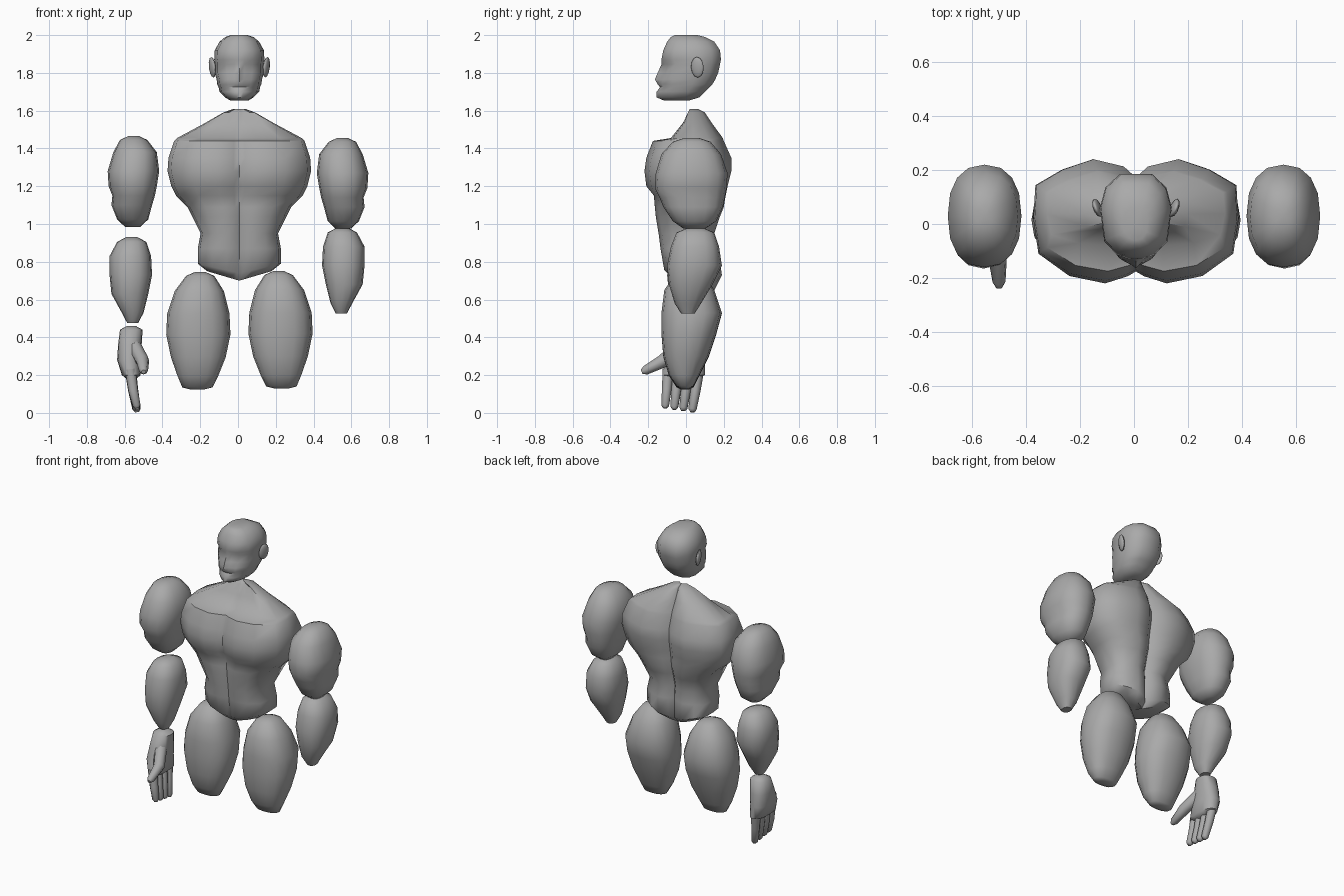
import bpy
import bmesh
import math
from mathutils import Vector

default_cube = bpy.data.objects.get("Cube")
if default_cube:
    bpy.data.objects.remove(default_cube, do_unlink=True)

grey = bpy.data.materials.new("clay_grey")
grey.use_nodes = True
clay = (.4, .4, .4, 1)
grey.diffuse_color = clay
grey.node_tree.nodes["Principled BSDF"].inputs["Base Color"].default_value = clay


def smooth(part):
    bpy.ops.object.select_all(action='DESELECT')
    part.select_set(True)
    bpy.context.view_layer.objects.active = part
    bpy.ops.object.shade_smooth_by_angle(angle=math.radians(55))


def loft(name, rings):
    """Skin a list of equally sized rings and close both ends with a fan."""
    bm = bmesh.new()
    loops = [[bm.verts.new(point) for point in ring] for ring in rings]
    count = len(loops[0])
    for lower, upper in zip(loops, loops[1:]):
        for i in range(count):
            j = (i + 1) % count
            bm.faces.new((lower[i], lower[j], upper[j], upper[i]))
    for end in (loops[0], loops[-1]):
        middle = sum((vert.co for vert in end), Vector()) / count
        hub = bm.verts.new(middle)
        for i in range(count):
            bm.faces.new((end[i], end[(i + 1) % count], hub))
    bmesh.ops.recalc_face_normals(bm, faces=bm.faces)
    mesh = bpy.data.meshes.new(name)
    bm.to_mesh(mesh)
    bm.free()
    mesh.materials.append(grey)
    part = bpy.data.objects.new(name, mesh)
    bpy.context.collection.objects.link(part)
    smooth(part)


def circle(sides):
    angles = [math.tau * i / sides for i in range(sides)]
    return [Vector((math.cos(angle), math.sin(angle), 0)) for angle in angles]


def squared(value):
    """Push a circle coordinate outwards for a fuller section."""
    return math.copysign(abs(value) ** .85, value)


def muscle(name, top, bottom, rows, side=1, shift_x=0, shift_z=0):
    """Rounded sections (height, x limits, y limits) closed by small end caps."""
    sections = []
    for z, x_min, x_max, y_min, y_max in rows:
        centre = Vector(((x_min + x_max) / 2, (y_min + y_max) / 2, z))
        sections.append((centre, (x_max - x_min) / 2, (y_max - y_min) / 2))

    def cap(section, z, share):
        centre, half_x, half_y = section
        return Vector((centre.x, centre.y, z)), half_x * share, half_y * share

    sections.insert(0, cap(sections[0], top, .4))
    sections.append(cap(sections[-1], bottom, .5))
    rings = []
    for centre, half_x, half_y in sections:
        rings.append([Vector((side * (centre.x + squared(p.x) * half_x) + shift_x,
                              centre.y + squared(p.y) * half_y,
                              centre.z + shift_z)) for p in circle(sides=16)])
    loft(name, rings)


def digit(name, joints, radii):
    """Tapered finger that follows its joints."""
    joints = [Vector(joint) for joint in joints]
    last = len(joints) - 1
    rings = []
    for k, joint in enumerate(joints):
        direction = joints[min(k + 1, last)] - joints[max(k - 1, 0)]
        turn = direction.to_track_quat('Z', 'Y')
        rings.append([joint + turn @ p * radii[k] for p in circle(sides=8)])
    loft(name, rings)


def symmetric_ring(half, z, dip=0):
    """Mirror a front-to-back half section; dip lowers its middle."""
    width = max(x for x, y in half)
    both = half + [(-x, y) for x, y in half[-2:0:-1]]
    return [Vector((x + .007, y, z - dip * (1 - abs(x) / width))) for x, y in both]


def blend(a, b, share):
    return a + (b - a) * share


# Torso: height, half width, chest, back; grooves and flanks follow from these
torso_rows = [
    (.75, .17, -.07, .11),
    (.79, .22, -.115, .16),
    (.87, .22, -.135, .16),
    (.95, .205, -.145, .15),
    (1.04, .25, -.16, .18),
    (1.09, .275, -.165, .2),
    (1.15, .335, -.17, .21),
    (1.2, .36, -.21, .22),
    (1.28, .38, -.22, .24),
    (1.35, .375, -.21, .24),
    (1.44, .345, -.175, .2),
    (1.455, .33, -.08, .195),
    (1.53, .19, -.02, .14),
    (1.59, .085, .02, .1),
    (1.61, .03, .04, .06),
]
torso_rings = []
for z, w, chest, back in torso_rows:
    breastbone, spine = chest * .8, back * .72
    front, rear = chest * .5, back * .6
    half = [(0, breastbone), (w * .08, blend(breastbone, chest, .4)),
            (w * .3, chest), (w * .65, blend(chest, front, .25)), (w * .95, front),
            (w, (front + rear) / 2), (w * .98, rear),
            (w * .72, blend(rear, back, .6)), (w * .42, back),
            (w * .12, blend(spine, back, .6)), (0, spine)]
    torso_rings.append(symmetric_ring(half, z, dip=.05 if z < .8 else 0))
loft("torso", torso_rings)

# Head: height, half width, nose line, face, back
head_rows = [
    (1.655, .05, -.12, -.12, .02),
    (1.67, .075, -.155, -.15, .07),
    (1.7, .105, -.155, -.15, .1),
    (1.725, .11, -.138, -.135, .125),
    (1.74, .117, -.15, -.145, .14),
    (1.765, .12, -.165, -.14, .155),
    (1.8, .13, -.15, -.125, .17),
    (1.845, .13, -.13, -.11, .18),
    (1.87, .133, -.13, -.13, .185),
    (1.92, .13, -.12, -.12, .18),
    (1.965, .105, -.1, -.1, .15),
    (1.99, .075, -.08, -.08, .1),
    (2, .045, -.06, -.06, .06),
]
head_rings = []
for z, w, nose, face, back in head_rows:
    temple = face * .5
    half = [(0, nose), (w * .2, face), (w * .52, face * .88), (w * .88, temple),
            (w, (temple + back) / 2), (w * .85, blend(temple, back, .8)),
            (w * .45, back), (0, back)]
    head_rings.append(symmetric_ring(half, z))
loft("head", head_rings)

# Limb masses: top, bottom, then sections of height, x limits and y limits
upper_arm = (1.455, .975, [
    (1.435, .48, .625, -.07, .13),
    (1.37, .43, .66, -.13, .185),
    (1.27, .417, .69, -.16, .22),
    (1.19, .43, .685, -.165, .215),
    (1.14, .44, .665, -.14, .205),
    (1.09, .455, .67, -.12, .195),
    (1.015, .475, .64, -.07, .16)])
forearm = (.98, .525, [
    (.955, .475, .63, -.05, .15),
    (.88, .45, .67, -.08, .175),
    (.78, .445, .67, -.1, .19),
    (.68, .465, .66, -.09, .14),
    (.58, .49, .605, -.06, .08)])
thigh = (.75, .13, [
    (.73, .14, .29, -.06, .1),
    (.65, .09, .35, -.115, .15),
    (.53, .06, .39, -.13, .19),
    (.42, .055, .395, -.13, .16),
    (.3, .08, .37, -.12, .12),
    (.2, .12, .335, -.09, .07),
    (.14, .15, .31, -.05, .04)])
for label, shape, shift_x, shift_z in (("upper_arm", upper_arm, 0, .01),
                                       ("forearm", forearm, -.01, -.05),
                                       ("thigh", thigh, .015, -.005)):
    muscle("left_" + label, *shape)
    muscle("right_" + label, *shape, side=-1, shift_x=shift_x, shift_z=shift_z)

# Right hand: palm, four fingers and thumb
muscle("right_palm", .46, .18, [
    (.44, -.625, -.505, -.05, .075),
    (.36, -.635, -.51, -.08, .09),
    (.28, -.64, -.515, -.11, .1),
    (.2, -.615, -.515, -.125, .1)])
for place, label in enumerate(("index", "middle", "ring", "little")):
    root = -.095 + place * .054
    tip = -.11 + place * .048
    end = .025 - place * .007
    digit("right_" + label + "_finger",
          [(-.57, root, .23), (-.555, (root + tip) / 2, .12),
           (-.537, tip, end + .015), (-.534, tip, end)],
          [.03, .027, .022, .011])
digit("right_thumb", [(-.55, -.04, .35), (-.505, -.12, .275),
                      (-.5, -.215, .225), (-.5, -.235, .217)],
      [.04, .036, .024, .012])

# Ears
for side, label in ((1, "left"), (-1, "right")):
    bpy.ops.mesh.primitive_uv_sphere_add(segments=10, ring_count=6, radius=1,
                                         location=(side * .143 + .007, .06, 1.83),
                                         rotation=(0, side * .12, side * -.35))
    ear = bpy.context.object
    ear.name = label + "_ear"
    ear.scale = (.015, .036, .055)
    ear.data.materials.append(grey)
    smooth(ear)
